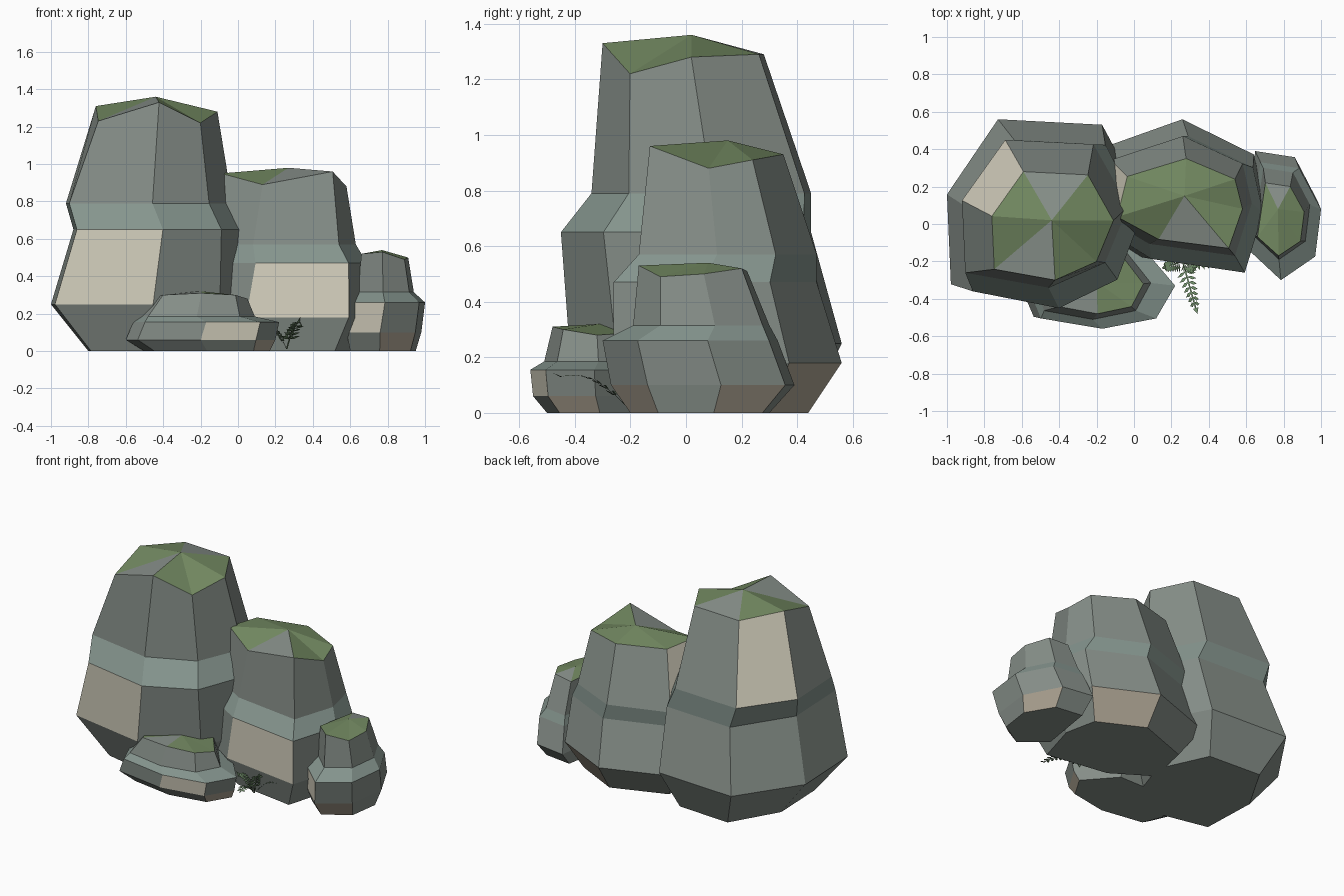
import bpy, bmesh, math
from mathutils import Vector

if "Cube" in bpy.data.objects:
    bpy.data.objects.remove(bpy.data.objects["Cube"])


def material(name, rgb):
    m = bpy.data.materials.new(name)
    m.diffuse_color = (*rgb, 1)
    m.use_nodes = True
    m.node_tree.nodes["Principled BSDF"].inputs["Base Color"].default_value = m.diffuse_color
    return m


STONE = material("stone", (0.24, 0.275, 0.25))
BAND = material("pale_band", (0.235, 0.30, 0.27))
MOSS = material("moss", (0.17, 0.25, 0.12))
SAND = material("sandy_stone", (0.68, 0.65, 0.53))
EARTH = material("earthy_stone", (0.42, 0.37, 0.29))
LEAF = material("leaf", (0.15, 0.25, 0.13))


def finish(bm, name, mats):
    mesh = bpy.data.meshes.new(name)
    bm.to_mesh(mesh)
    bm.free()
    for m in mats:
        mesh.materials.append(m)
    ob = bpy.data.objects.new(name, mesh)
    bpy.context.collection.objects.link(ob)
    return ob


def rock(name, outline, rings, rim_z, apex, sandy, bare):
    """Stack a 0..1 outline fitted to rings (x0, x1, y0, y1, z); last ring is the uneven rim."""
    bm = bmesh.new()
    n = len(outline)
    loops = []
    for k, (x0, x1, y0, y1, z) in enumerate(rings):
        last = k == len(rings) - 1
        loops.append([bm.verts.new((x0 + u * (x1 - x0), y0 + v * (y1 - y0),
                                    rim_z[i] if last else z))
                      for i, (u, v) in enumerate(outline)])
    bm.faces.new(loops[0])
    for k in range(len(loops) - 1):
        a, b = loops[k], loops[k + 1]
        for i in range(n):
            j = (i + 1) % n
            f = bm.faces.new((a[i], a[j], b[j], b[i]))
            accent = 4 if k == 0 else 3
            f.material_index = accent if (k, i) in sandy else (1 if k == 2 else 0)
    # mossy cap
    tip = bm.verts.new(apex)
    for i in range(n):
        f = bm.faces.new((loops[-1][i], loops[-1][(i + 1) % n], tip))
        f.material_index = 0 if i in bare else 2
    bmesh.ops.recalc_face_normals(bm, faces=bm.faces)
    finish(bm, name, (STONE, BAND, MOSS, SAND, EARTH))


# tall boulder on the left
rock("tall_boulder",
     [(0, .59), (.26, 1), (.79, .97), (1, .55), (.86, .17), (.52, 0), (0.02, .1)],
     [(-.80, -.10, -.32, .44, 0), (-1.0, .05, -.42, .56, .25),
      (-.88, .04, -.45, .45, .65), (-.92, -.03, -.34, .45, .79),
      (-.76, -.11, -.30, .28, 0)],
     [1.31, 1.29, 1.29, 1.28, 1.22, 1.33, 1.23], (-.44, .02, 1.36),
     {(1, 5), (3, 0)}, {1, 5})

# middle boulder
rock("middle_boulder",
     [(0, .35), (.33, .1), (.89, 0), (1, .44), (.94, .77), (.55, 1), (.08, .8)],
     [(-.15, .60, -.20, .44, 0), (-.28, .70, -.26, .56, .18),
      (-.20, .69, -.26, .47, .47), (-.19, .63, -.17, .47, .57),
      (-.09, .58, -.13, .35, 0)],
     [.95, .89, .96, .88, .91, .93, .94], (.27, .15, .98),
     {(1, 1), (3, 6), (0, 4)}, {1})

# small boulder on the right
rock("small_boulder",
     [(0, .26), (.45, 0), (.92, .2), (1, .6), (.7, .95), (.17, 1)],
     [(.60, .95, -.20, .30, 0), (.58, .98, -.27, .39, .10),
      (.61, 1.0, -.30, .33, .26), (.64, .94, -.19, .30, .315),
      (.66, .91, -.17, .22, 0)],
     [.52, .53, .49, .50, .52, .51], (.77, .08, .54),
     {(1, 0), (0, 1), (0, 3)}, {4})

# low boulder in front
rock("low_boulder",
     [(0, .45), (.08, .12), (.5, 0), (.87, .12), (1, .5), (.75, 1), (.2, 1)],
     [(-.50, .17, -.50, -.12, 0), (-.60, .20, -.55, -.10, .06),
      (-.56, .22, -.56, -.10, .155), (-.53, .09, -.51, -.12, .185),
      (-.44, .05, -.48, -.16, 0)],
     [.29, .30, .31, .30, .28, .29, .30], (-.20, -.31, .32),
     {(1, 2), (0, 3)}, {1})


# fern: arched fronds with paired leaflets
def frond(bm, root, end, rise, pairs=9):
    root, end = Vector(root), Vector(end)
    side = (end - root).cross(Vector((0, 0, 1))).normalized()

    def at(t):
        p = root.lerp(end, t)
        p.z = root.z + (end.z - root.z) * math.sin(math.pi * t / 2) + rise * math.sin(math.pi * t)
        return p

    for k in range(pairs):
        t0, t1 = k / pairs, (k + 1) / pairs
        a, b = at(t0), at(t1)
        w = side * 0.004
        bm.faces.new([bm.verts.new(p) for p in (a - w, a + w, b + w, b - w)])
        if k < 2:
            continue
        along = (b - a).normalized()
        length = 0.06 * (1.1 - 0.7 * t0)
        for s in (-1, 1):
            d = (side * s + along * 0.5).normalized() * length
            q = along * 0.012 * s
            bm.faces.new([bm.verts.new(p) for p in (a, a + d, a + d * .5 + q)])
            bm.faces.new([bm.verts.new(p) for p in (a, a + d * .5 - q, a + d)])
    tip = at(1)
    bm.faces.new([bm.verts.new(p) for p in
                  (tip - side * .015, tip + side * .015, tip + (end - root).normalized() * .035)])


bm = bmesh.new()
root = (.26, -.20, .01)
for end, rise in (((.33, -.45, .13), .02), ((.48, -.20, .13), .02),
                  ((.17, -.23, .12), .01), ((.32, -.24, .15), .01)):
    frond(bm, root, end, rise)
bmesh.ops.reverse_faces(bm, faces=[f for f in bm.faces if f.normal.z < 0])
finish(bm, "fern", (LEAF,))
